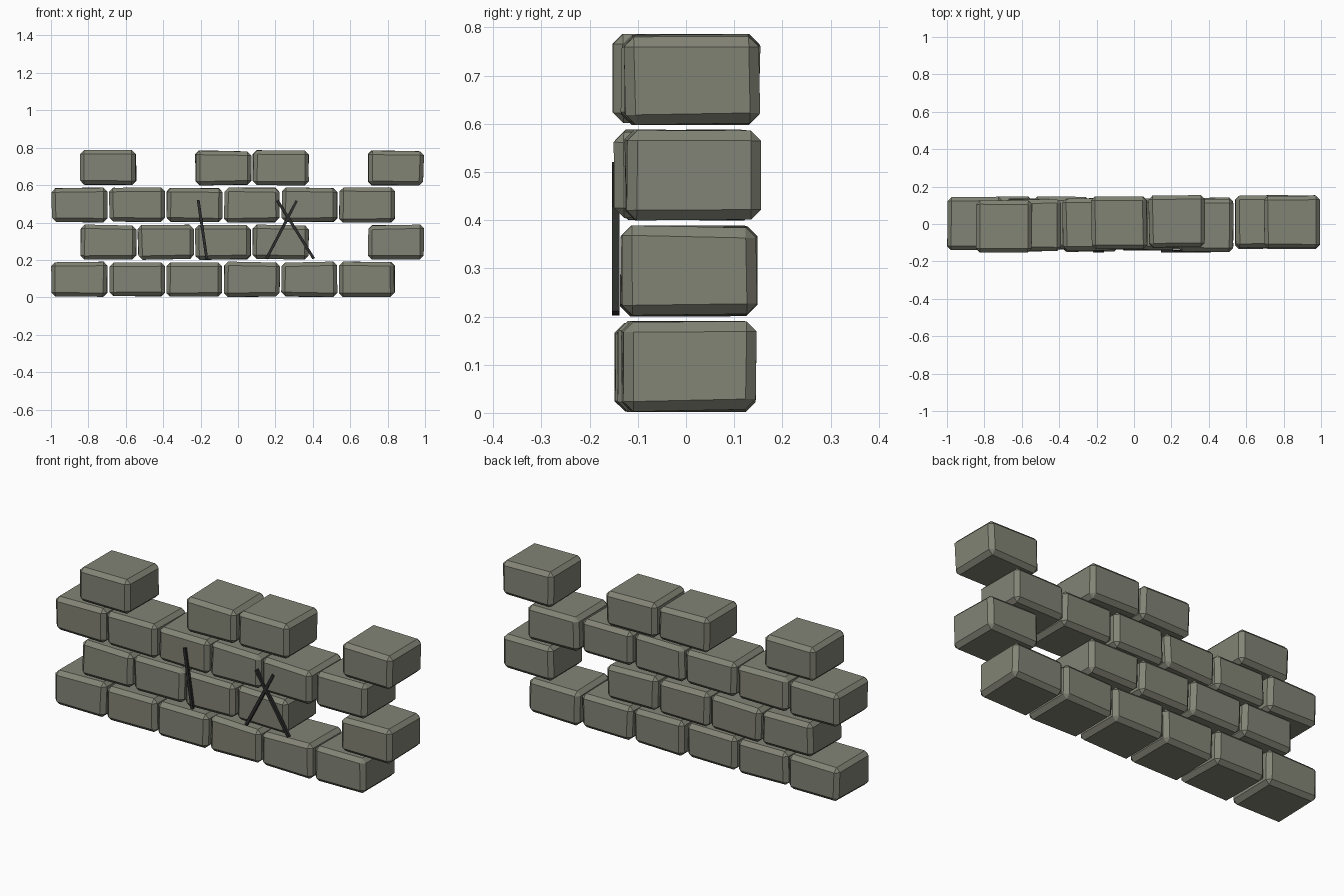
import bpy, bmesh, math, random
from mathutils import Vector, Matrix

if "Cube" in bpy.data.objects:
    bpy.data.objects.remove(bpy.data.objects["Cube"])

random.seed(4)

def material(name, rgb):
    m = bpy.data.materials.new(name)
    m.diffuse_color = (*rgb, 1)
    m.use_nodes = True
    m.node_tree.nodes["Principled BSDF"].inputs["Base Color"].default_value = m.diffuse_color
    return m

STONE = material("grey_stone", (0.225, 0.23, 0.18))
DARK = material("dark_crack", (0.025, 0.027, 0.025))

def box(name, size, matrix, mat, bevel=0.0, jitter=0.0):
    bm = bmesh.new()
    bmesh.ops.create_cube(bm, size=1)
    for v in bm.verts:
        v.co = Vector([c * s + random.uniform(-jitter, jitter) for c, s in zip(v.co, size)])
    if bevel:
        bmesh.ops.bevel(bm, geom=bm.edges[:], offset=bevel, segments=1,
                        affect='EDGES', profile=0.5)
    bm.transform(matrix)
    mesh = bpy.data.meshes.new(name)
    bm.to_mesh(mesh)
    bm.free()
    mesh.materials.append(mat)
    ob = bpy.data.objects.new(name, mesh)
    bpy.context.collection.objects.link(ob)

# Stone courses: {column: depth offset}; missing columns are gaps
PITCH = 0.3075
rows = [
    {0: 0.002, 1: -0.006, 2: -0.01, 3: -0.004, 4: 0.0, 5: 0.006},
    {0: 0.004, 1: 0.004, 2: 0.002, 3: 0.005, 5: 0.006},
    {0: 0.004, 1: -0.005, 2: -0.002, 3: 0.0, 4: -0.008, 5: 0.014},
    {0: -0.015, 2: 0.006, 3: 0.013, 5: 0.012},
]
for r, row in enumerate(rows):
    for col, dy in row.items():
        x = -0.848 + PITCH * col + (0.154 if r % 2 else 0)
        place = Matrix.Translation((x, dy, 0.0965 + 0.1985 * r))
        box(f"stone_{r}_{col}", (0.296, 0.278, 0.183), place, STONE, 0.021, 0.004)

# Dark crack strips on the front face: x, z of top and bottom ends
for i, (x1, z1, x2, z2) in enumerate([(-0.213, 0.52, -0.167, 0.206),
                                      (0.314, 0.517, 0.152, 0.206),
                                      (0.211, 0.517, 0.405, 0.207)]):
    length = math.hypot(x2 - x1, z2 - z1)
    turn = Matrix.Rotation(math.atan2(x1 - x2, z1 - z2), 4, 'Y')
    place = Matrix.Translation(((x1 + x2) / 2, -0.146, (z1 + z2) / 2)) @ turn
    box(f"crack_{i}", (0.015, 0.015, length), place, DARK)
